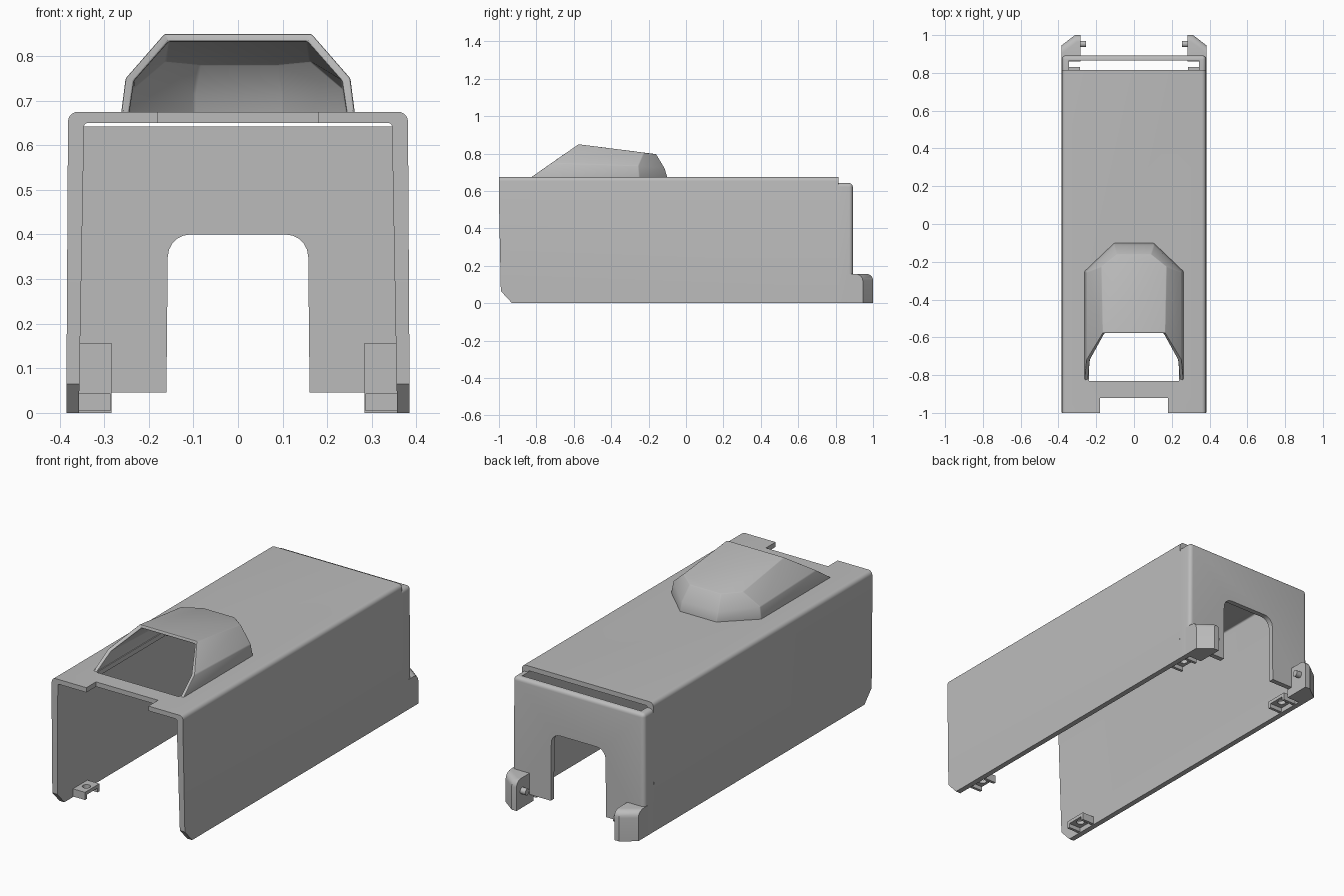
import bpy
import bmesh
from math import radians, pi
from mathutils import Matrix, Vector

default = bpy.data.objects.get("Cube")
if default:
    bpy.data.objects.remove(default, do_unlink=True)

grey = bpy.data.materials.new("plain grey")
grey.use_nodes = True
COLOUR = (0.5, 0.5, 0.5, 1)
grey.diffuse_color = COLOUR
grey.node_tree.nodes["Principled BSDF"].inputs["Base Color"].default_value = COLOUR


def finish(name, bm):
    """Turn a bmesh into a named, coloured object."""
    bmesh.ops.recalc_face_normals(bm, faces=bm.faces)
    mesh = bpy.data.meshes.new(name)
    bm.to_mesh(mesh)
    bm.free()
    mesh.materials.append(grey)
    obj = bpy.data.objects.new(name, mesh)
    bpy.context.collection.objects.link(obj)
    return obj


def prism(name, outline, axis, start, end, radius=0, rounded=None):
    """Extrude an outline along an axis; round the edges whose middle passes the test."""
    place = {"x": lambda u, v, w: (w, u, v),
             "y": lambda u, v, w: (u, w, v),
             "z": lambda u, v, w: (u, v, w)}[axis]
    bm = bmesh.new()
    near, far = [[bm.verts.new(place(u, v, w)) for u, v in outline] for w in (start, end)]
    bm.faces.new(near)
    bm.faces.new(far)
    count = len(outline)
    for i in range(count):
        j = (i + 1) % count
        bm.faces.new((near[i], near[j], far[j], far[i]))
    if radius:
        bmesh.ops.recalc_face_normals(bm, faces=bm.faces)
        edges = [e for e in bm.edges if rounded((e.verts[0].co + e.verts[1].co) / 2)]
        bmesh.ops.bevel(bm, geom=edges, offset=radius, segments=5, profile=0.5,
                        affect="EDGES", clamp_overlap=True)
    return finish(name, bm)


def box(name, low, high):
    (x0, y0, z0), (x1, y1, z1) = low, high
    return prism(name, [(x0, y0), (x1, y0), (x1, y1), (x0, y1)], "z", z0, z1)


def cylinder(name, radius, length, centre, along_x=False):
    bm = bmesh.new()
    turn = Matrix.Rotation(pi / 2, 4, "Y") if along_x else Matrix()
    bmesh.ops.create_cone(bm, cap_ends=True, segments=20, radius1=radius, radius2=radius,
                          depth=length, matrix=Matrix.Translation(centre) @ turn)
    return finish(name, bm)


def bake(obj):
    """Replace the mesh by its modified version."""
    graph = bpy.context.evaluated_depsgraph_get()
    graph.update()
    mesh = bpy.data.meshes.new_from_object(obj.evaluated_get(graph))
    obj.modifiers.clear()
    obj.data = mesh


def cut(obj, *cutters):
    for cutter in cutters:
        mod = obj.modifiers.new("cut", "BOOLEAN")
        mod.operation, mod.solver, mod.object = "DIFFERENCE", "EXACT", cutter
        bake(obj)
        bpy.data.objects.remove(cutter, do_unlink=True)


def smooth(obj, angle=30):
    bpy.ops.object.select_all(action="DESELECT")
    obj.select_set(True)
    bpy.context.view_layer.objects.active = obj
    bpy.ops.object.shade_smooth_by_angle(angle=radians(angle))


def trapezoid(bottom, top, z0, z1):
    return [(-bottom, z0), (bottom, z0), (top, z1), (-top, z1)]


def inner_space():
    return prism("cutter", trapezoid(0.357, 0.345, -0.01, 0.65), "y", -1.1, 0.865,
                 0.008, lambda m: m.z > 0.6 and abs(m.x) > 0.3)


# Scoop outline on the roof: front, side corner and back corner of each level
base = [(0.262, -0.83, 0.672), (0.262, -0.25, 0.672), (0.105, -0.1, 0.672)]
middle = [(0.252, -0.72, 0.75), (0.252, -0.255, 0.735), (0.105, -0.115, 0.722)]
crown = [(0.165, -0.577, 0.85), (0.172, -0.225, 0.805), (0.09, -0.16, 0.797)]


def mirrored(points):
    return points + [(-x, y, z) for x, y, z in reversed(points)]


# Cover: roof and two side walls
cover = prism("cover", trapezoid(0.385, 0.381, 0, 0.675), "y", -1, 0.815,
              0.022, lambda m: m.z > 0.6 and abs(m.x) > 0.3 and abs(m.y) < 0.5)
opening = [(x * 0.91, max(y - 0.018, -0.83)) for x, y, z in mirrored(base)]
cut(cover,
    inner_space(),
    prism("cutter", [(-1.1, -0.1), (-0.93, -0.1), (-0.93, 0), (-0.99, 0.065),
                     (-1.001, 0.6), (-1.1, 0.6)], "x", -0.5, 0.5),
    box("cutter", (-0.18, -1.1, 0.6), (0.18, -0.92, 0.7)),
    prism("cutter", opening, "z", 0.6, 0.7))
smooth(cover)

# Back frame: lower top edge leaves the vent slot, arch cut for the passage
frame = prism("back_frame", trapezoid(0.385, 0.381, 0, 0.642), "y", 0.815, 0.892, 0.02,
              lambda m: (m.y > 0.88 and m.z > 0.1) or (m.z > 0.63 and abs(m.x) > 0.3))
cut(frame,
    inner_space(),
    prism("cutter", trapezoid(0.162, 0.157, -0.1, 0.4), "y", 0.84, 0.95,
          0.05, lambda m: m.z > 0.35 and abs(m.x) > 0.1),
    box("cutter", (-0.355, 0.84, -0.1), (0.355, 0.95, 0.046)))
smooth(frame)

# Roof scoop: faceted shell, open at the front and below
bm = bmesh.new()
rings = [[bm.verts.new(p) for p in mirrored(level)] for level in (base, middle, crown)]
for lower, upper in zip(rings, rings[1:]):
    for i in range(len(lower) - 1):
        bm.faces.new((lower[i], lower[i + 1], upper[i + 1], upper[i]))
bm.faces.new(rings[-1])
scoop = finish("roof_scoop", bm)
centre = Vector((0, -0.4, 0.7))
face = scoop.data.polygons[0]
outward = face.normal.dot(face.center - centre) > 0
shell = scoop.modifiers.new("shell", "SOLIDIFY")
shell.thickness = 0.018
shell.offset = -1 if outward else 1
shell.use_even_offset = True
bake(scoop)
soft = scoop.modifiers.new("soft edges", "BEVEL")
soft.width, soft.segments, soft.limit_method = 0.004, 2, "ANGLE"
bake(scoop)
smooth(scoop, 20)

for side, s in (("left", 1), ("right", -1)):
    # Hinge lug with its pin
    outline = [(0.385, 0.86), (0.385, 0.945), (0.312, 1), (0.284, 1), (0.284, 0.86)]
    lug = prism(side + "_hinge_lug", [(x * s, y) for x, y in outline], "z", 0, 0.157,
                0.035, lambda m: m.z > 0.15 and m.y > 0.96)
    smooth(lug)
    pin = cylinder(side + "_hinge_pin", 0.017, 0.04, (0.274 * s, 0.953, 0.09), True)
    smooth(pin)

    # Screw brackets inside the lower edge of the wall
    for end, y in (("front", -0.8), ("back", 0.77)):
        inner, outer = sorted((0.286 * s, 0.36 * s))
        bracket = box(f"{side}_{end}_bracket", (inner, y - 0.06, 0.004), (outer, y + 0.06, 0.044))
        cut(bracket,
            box("cutter", (inner - 0.1, y - 0.045, -0.1), (outer + 0.1, y + 0.045, 0.026)),
            cylinder("cutter", 0.02, 0.2, (0.32 * s, y, 0.05)))
        smooth(bracket)
